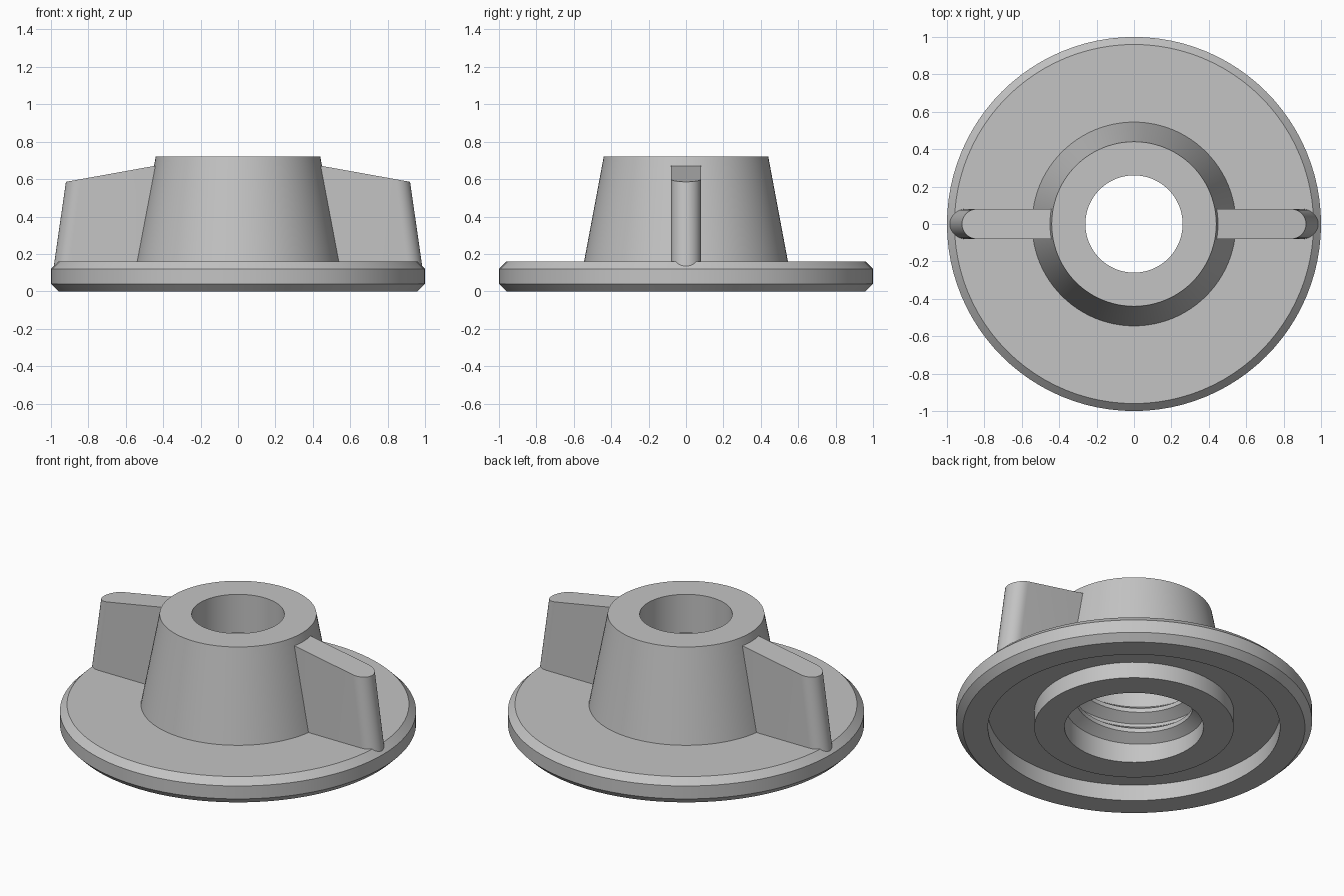
import bpy, bmesh
from math import pi, sin, cos, radians

cube = bpy.data.objects.get("Cube")
if cube:
    bpy.data.objects.remove(cube)

grey = bpy.data.materials.new("plain_grey")
grey.use_nodes = True
GREY = (0.55, 0.55, 0.55, 1)
grey.diffuse_color = GREY
grey.node_tree.nodes["Principled BSDF"].inputs["Base Color"].default_value = GREY


def finish(bm, name):
    """Turn a bmesh into a shaded grey object."""
    bmesh.ops.recalc_face_normals(bm, faces=bm.faces)
    mesh = bpy.data.meshes.new(name)
    bm.to_mesh(mesh)
    bm.free()
    mesh.materials.append(grey)
    obj = bpy.data.objects.new(name, mesh)
    bpy.context.collection.objects.link(obj)
    bpy.ops.object.select_all(action="DESELECT")
    obj.select_set(True)
    bpy.context.view_layer.objects.active = obj
    bpy.ops.object.shade_smooth_by_angle(angle=radians(30))
    return obj


def lathe(name, profile, steps=96):
    """Revolve a closed (radius, z) profile about the z axis."""
    bm = bmesh.new()
    verts = [bm.verts.new((r, 0, z)) for r, z in profile]
    edges = [bm.edges.new((a, b)) for a, b in zip(verts, verts[1:] + verts[:1])]
    bmesh.ops.spin(bm, geom=verts + edges, cent=(0, 0, 0), axis=(0, 0, 1),
                   angle=2 * pi, steps=steps)
    bmesh.ops.remove_doubles(bm, verts=bm.verts, dist=1e-4)
    return finish(bm, name)


def fin(name, side, half=0.08, arc=16):
    """Upright grip with a sloping top and a leaning rounded end."""
    def outline(centre, height):
        pts = [(0.42, half), (0.42, -half)]
        for i in range(arc + 1):
            a = -pi / 2 + pi * i / arc
            pts.append((centre + half * cos(a), half * sin(a)))
        return [bm.verts.new((side * x, side * y, height(x))) for x, y in pts]

    bm = bmesh.new()
    low = outline(0.91, lambda x: 0.1)
    high = outline(0.84, lambda x: 0.67 - 0.18 * (x - 0.45))
    bm.faces.new(low)
    bm.faces.new(high)
    for i in range(len(low)):
        j = (i + 1) % len(low)
        bm.faces.new((low[i], low[j], high[j], high[i]))
    return finish(bm, name)


def thread(name, start, turns, pitch, root, crest, steps=64):
    """Helical ridge that fades into the bore wall at both ends."""
    bm = bmesh.new()
    rows = []
    total = int(turns * steps)
    for i in range(total + 1):
        a = 2 * pi * i / steps
        z = start + pitch * i / steps
        fade = min(1, i / 10, (total - i) / 10)
        tip = root + (crest - root) * fade
        section = ((root, -0.45), (tip, -0.1), (tip, 0.1), (root, 0.45))
        rows.append([bm.verts.new((r * cos(a), r * sin(a), z + k * pitch))
                     for r, k in section])
    for p, q in zip(rows, rows[1:]):
        for k in range(4):
            m = (k + 1) % 4
            bm.faces.new((p[k], p[m], q[m], q[k]))
    return finish(bm, name)


# Flange, underside recess, tapered hub and stepped bore in one turned body
lathe("knob_body", [
    (0.39, 0), (0.56, 0), (0.56, 0.1), (0.82, 0.1), (0.82, 0), (0.96, 0),
    (1, 0.04), (1, 0.12), (0.96, 0.16), (0.545, 0.16), (0.44, 0.72),
    (0.26, 0.72), (0.26, 0.48), (0.39, 0.48)])

# Two opposite grips
for label, side in (("left", 1), ("right", -1)):
    fin(label + "_fin", side)

# Internal screw thread
thread("bore_thread", 0.09, 2.5, 0.13, 0.395, 0.33)
